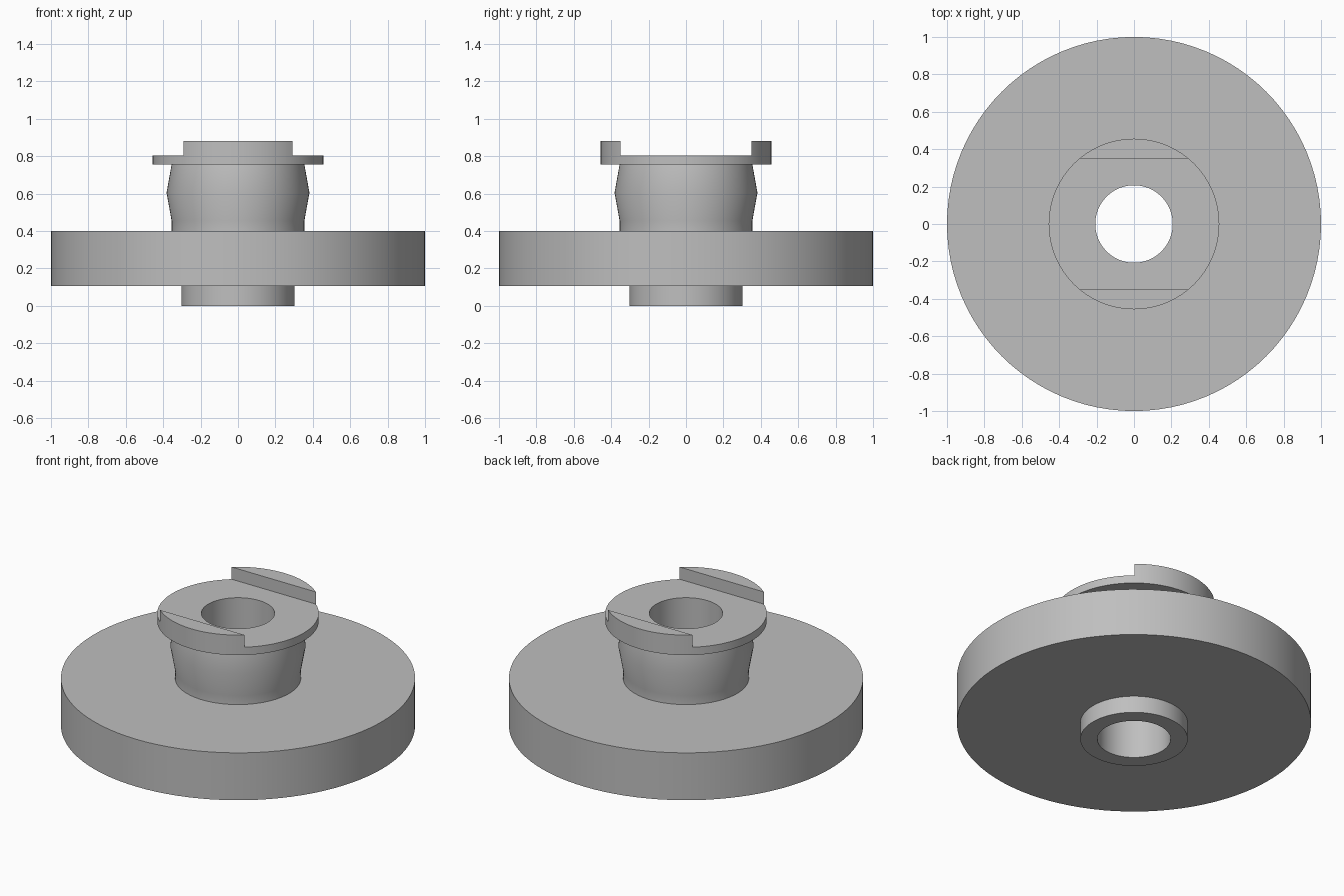
import bpy, bmesh, math

cube = bpy.data.objects.get("Cube")
if cube:
    bpy.data.objects.remove(cube, do_unlink=True)

# Plain grey metal
grey = bpy.data.materials.new("grey_metal")
grey.use_nodes = True
colour = (0.52, 0.52, 0.52, 1)
grey.diffuse_color = colour
grey.node_tree.nodes["Principled BSDF"].inputs["Base Color"].default_value = colour


def lathe(name, profile, segments=96):
    """Revolve a closed (radius, z) profile around the z axis."""
    bm = bmesh.new()
    rings = []
    for i in range(segments):
        a = math.tau * i / segments
        rings.append([bm.verts.new((r * math.cos(a), r * math.sin(a), z)) for r, z in profile])
    n = len(profile)
    for i in range(segments):
        here, there = rings[i], rings[(i + 1) % segments]
        for j in range(n):
            k = (j + 1) % n
            bm.faces.new((here[j], there[j], there[k], here[k]))
    bmesh.ops.recalc_face_normals(bm, faces=bm.faces)
    mesh = bpy.data.meshes.new(name)
    bm.to_mesh(mesh)
    bm.free()
    obj = bpy.data.objects.new(name, mesh)
    bpy.context.collection.objects.link(obj)
    mesh.materials.append(grey)
    return obj


# Bored hub: lower spigot, wide disc, bulged neck and top flange
BORE, FLANGE, TOP = 0.207, 0.456, 0.88
hub = lathe("flanged_hub", [
    (BORE, 0), (0.303, 0), (0.303, 0.105),
    (1, 0.105), (1, 0.4),
    (0.355, 0.4), (0.355, 0.455), (0.382, 0.605), (0.355, 0.755),
    (FLANGE, 0.755), (FLANGE, TOP), (BORE, TOP),
])

# Wide slot across the flange, leaving a raised lug at front and back
SLOT_FLOOR, SLOT_HALF = 0.804, 0.351
bpy.ops.mesh.primitive_cube_add(size=2, location=(0, 0, SLOT_FLOOR + 0.2))
cutter = bpy.context.object
cutter.name = "slot_cutter"
cutter.scale = (0.8, SLOT_HALF, 0.2)
cutter.hide_render = True
cutter.data.materials.append(grey)

bpy.ops.object.select_all(action='DESELECT')
bpy.context.view_layer.objects.active = hub
hub.select_set(True)
slot = hub.modifiers.new("slot", 'BOOLEAN')
slot.operation = 'DIFFERENCE'
slot.solver = 'EXACT'
slot.object = cutter
bpy.ops.object.modifier_apply(modifier=slot.name)
bpy.data.objects.remove(cutter, do_unlink=True)

bpy.ops.object.shade_smooth_by_angle(angle=math.radians(30))
